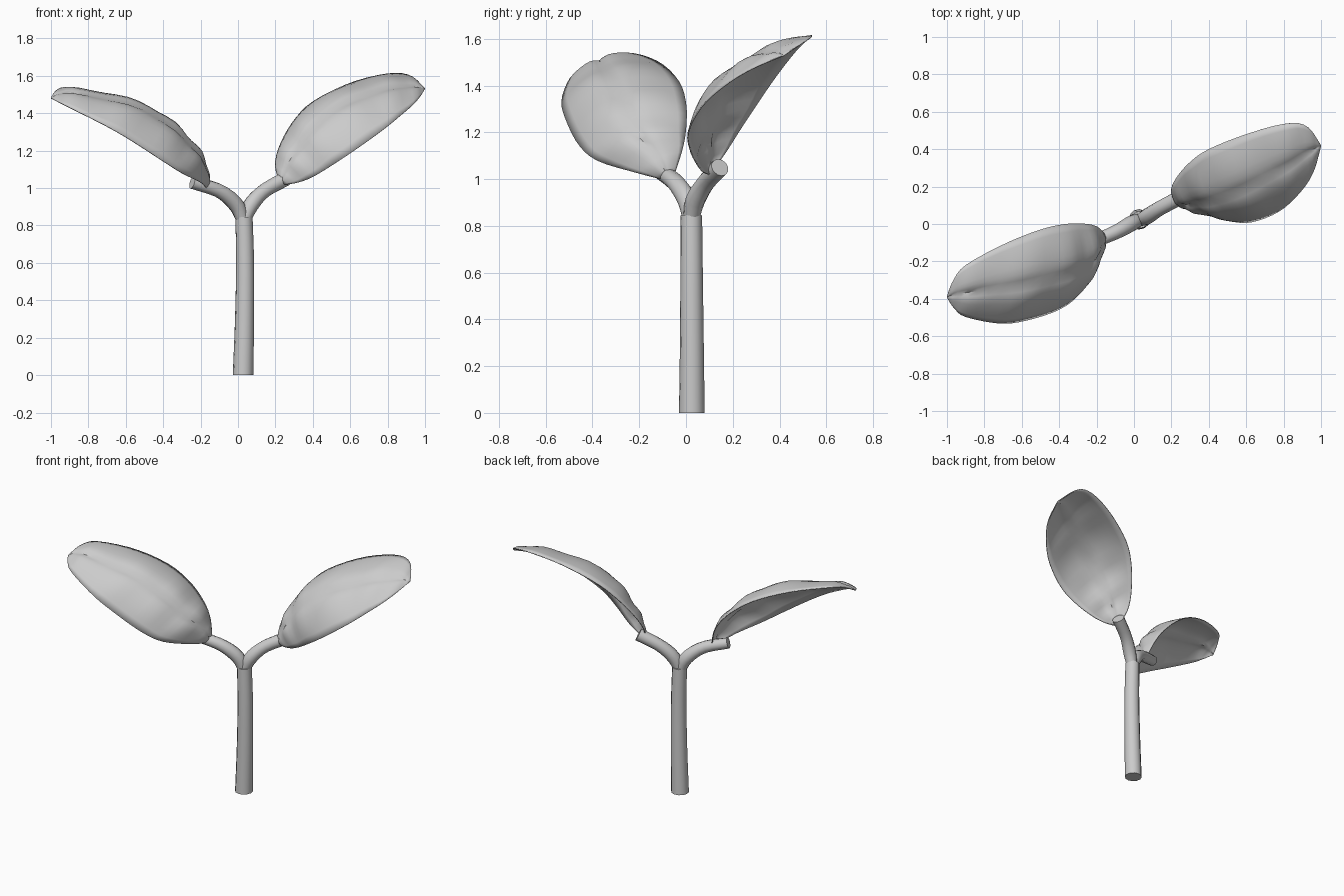
import bpy, bmesh, math
from mathutils import Vector

if "Cube" in bpy.data.objects:
    bpy.data.objects.remove(bpy.data.objects["Cube"])

grey = bpy.data.materials.new("plant_grey")
grey.diffuse_color = (0.6, 0.6, 0.6, 1)
grey.use_nodes = True
grey.node_tree.nodes["Principled BSDF"].inputs["Base Color"].default_value = grey.diffuse_color


def finish(name, bm):
    bmesh.ops.recalc_face_normals(bm, faces=bm.faces)
    me = bpy.data.meshes.new(name)
    bm.to_mesh(me)
    bm.free()
    me.materials.append(grey)
    ob = bpy.data.objects.new(name, me)
    bpy.context.collection.objects.link(ob)
    bpy.ops.object.select_all(action='DESELECT')
    ob.select_set(True)
    bpy.context.view_layer.objects.active = ob
    bpy.ops.object.shade_smooth_by_angle(angle=math.radians(45))
    return ob


def spline(pts, u):
    """Smooth curve through the points, u from 0 to 1."""
    n = len(pts) - 1
    i = min(int(u * n), n - 1)
    t = u * n - i
    b, c = pts[i], pts[i + 1]
    a = pts[i - 1] if i > 0 else b * 2 - c
    d = pts[i + 2] if i + 2 <= n else c * 2 - b
    return 0.5 * (2 * b + (c - a) * t + (2 * a - 5 * b + 4 * c - d) * t * t
                  + (3 * b - a - 3 * c + d) * t ** 3)


def tube(name, path, radii, steps=10, sides=12):
    pts = [Vector(p) for p in path]
    rad = [Vector((r, 0, 0)) for r in radii]
    bm = bmesh.new()
    rings = []
    for k in range(steps + 1):
        u = k / steps
        d = spline(pts, min(u + .02, 1)) - spline(pts, max(u - .02, 0))
        if k == 0 and pts[0].z == 0:
            d = Vector((0, 0, 1))
        side = Vector((0.45, -0.89, 0)).normalized()
        side = (side - d.normalized() * side.dot(d.normalized())).normalized()
        up = d.normalized().cross(side)
        c, r = spline(pts, u), spline(rad, u).x
        rings.append([bm.verts.new(c + r * (side * math.cos(a) + up * math.sin(a)))
                      for a in (2 * math.pi * j / sides for j in range(sides))])
    for lo, hi in zip(rings, rings[1:]):
        for j in range(sides):
            bm.faces.new((lo[j], lo[j - 1], hi[j - 1], hi[j]))
    bm.faces.new(rings[0])
    bm.faces.new(rings[-1])
    return finish(name, bm)


def leaf(name, edge_a, edge_b, nu=28, nv=14):
    """Blade stretched between two rims, arched upward, with soft ripples."""
    a = [Vector(p) for p in edge_a]
    b = [Vector(p) for p in edge_b]
    bm = bmesh.new()
    rows = []
    for i in range(nu + 1):
        u = i / nu
        pa, pb = spline(a, u), spline(b, u)
        across = pb - pa
        u0, u1 = max(u - .1, 0), min(u + .1, 1)
        along = spline(a, u1) + spline(b, u1) - spline(a, u0) - spline(b, u0)
        n = along.cross(across).normalized()
        if n.z < 0:
            n = -n
        height = 0.21 if u < .5 else 0.21 - 0.34 * (u - .5)   # flatter toward the tip
        fade = min(1, across.length / .3) * (1 - u * .6)
        row = []
        for j in range(nv + 1):
            v = j / nv
            t = 2 * v - 1
            arch = height * across.length * (1 - t * t)
            ripple = 0.018 * fade * math.sin(u * 36) * math.sin(math.pi * v) * abs(t) ** .5
            groove = -0.014 * math.exp(-(t / .14) ** 2) * min(1, across.length / .3)
            row.append(bm.verts.new(pa + across * v + n * (arch + ripple + groove)))
        rows.append(row)
    for r0, r1 in zip(rows, rows[1:]):
        for j in range(nv):
            bm.faces.new((r0[j], r0[j + 1], r1[j + 1], r1[j]))
    bmesh.ops.remove_doubles(bm, verts=bm.verts, dist=0.0005)
    ob = finish(name, bm)
    mod = ob.modifiers.new("thickness", 'SOLIDIFY')
    mod.thickness = 0.006
    mod.offset = 0
    return ob


# Stem and its two forking stalks
tube("stem", [(.027, .025, 0), (.035, .025, .3), (.038, .024, .6), (.032, .023, .845)],
     [.055, .051, .048, .046])
tube("right_stalk", [(.035, .022, .83), (.07, .04, .91), (.14, .085, .985), (.255, .145, 1.05)],
     [.034, .042, .039, .04])
tube("left_stalk", [(.025, .02, .83), (-.01, .005, .91), (-.1, -.045, .985), (-.245, -.105, 1.03)],
     [.034, .042, .038, .034])

# Leaves: back rim, then front rim
leaf("left_leaf",
     [(-.16, -.05, 1.02), (-.2, -.015, 1.13), (-.26, 0, 1.22), (-.36, 0, 1.32), (-.5, -.03, 1.415),
      (-.7, -.11, 1.495), (-.9, -.22, 1.535), (-.965, -.3, 1.525), (-1, -.39, 1.48)],
     [(-.17, -.1, 1.0), (-.2, -.22, 1.03), (-.3, -.38, 1.08), (-.41, -.46, 1.15), (-.58, -.515, 1.26),
      (-.72, -.53, 1.34), (-.9, -.495, 1.43), (-.96, -.45, 1.46), (-1, -.39, 1.48)])
leaf("right_leaf",
     [(.22, .12, 1.04), (.2, .18, 1.13), (.23, .25, 1.24), (.3, .33, 1.36), (.4, .4, 1.46),
      (.6, .48, 1.56), (.8, .535, 1.61), (.92, .525, 1.6), (1, .42, 1.53)],
     [(.25, .1, 1.02), (.32, .075, 1.03), (.4, .05, 1.06), (.5, .02, 1.12), (.62, .01, 1.2),
      (.76, .06, 1.3), (.86, .14, 1.38), (.95, .26, 1.46), (1, .42, 1.53)])
